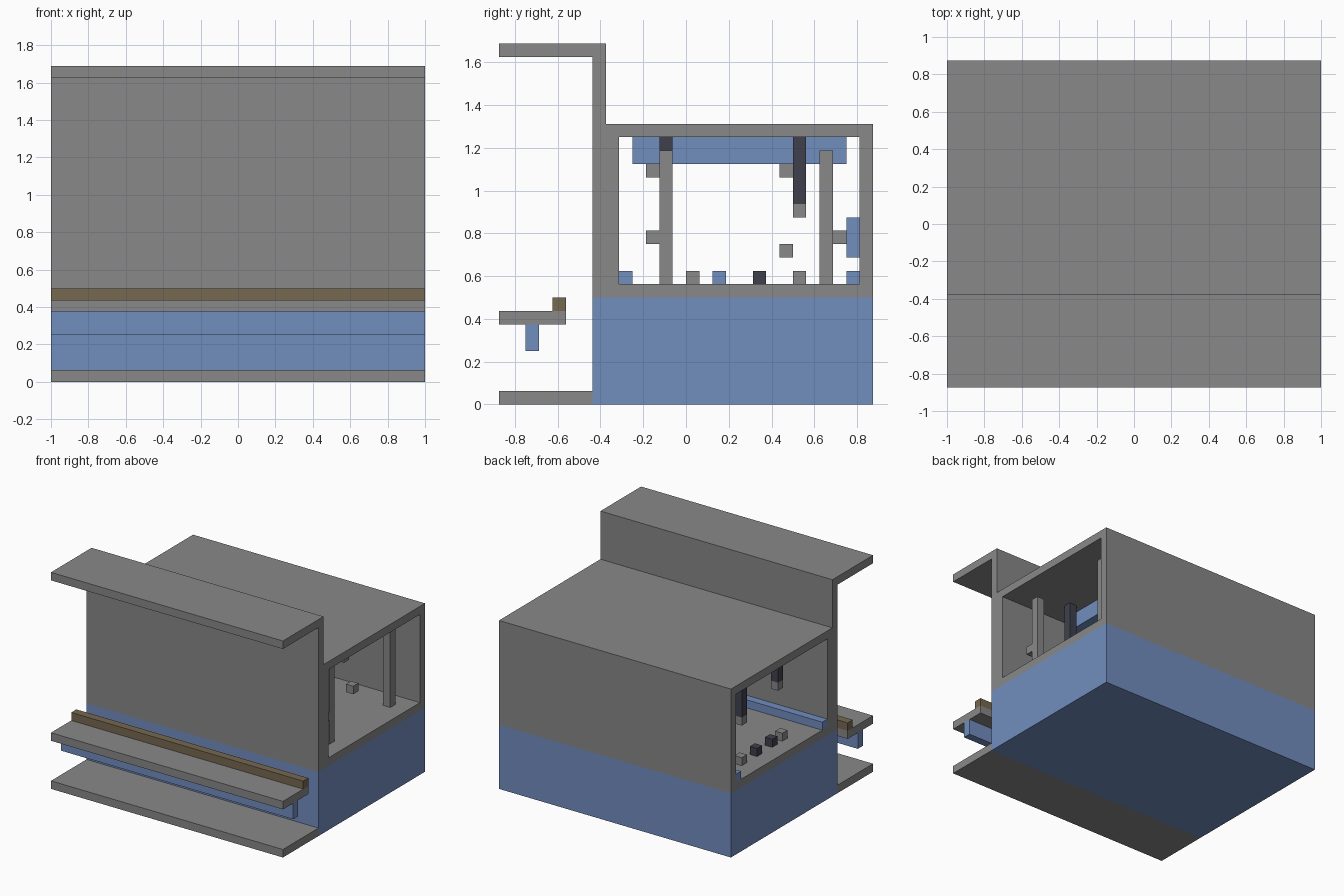
import bpy
import bmesh
from mathutils import Matrix, Vector

cube = bpy.data.objects.get("Cube")
if cube:
    bpy.data.objects.remove(cube, do_unlink=True)

U = 1 / 16          # the whole model sits on a grid of sixteenths
FULL = (-16, 16)    # full width in x


def material(name, r, g, b):
    mat = bpy.data.materials.new(name)
    mat.use_nodes = True
    mat.diffuse_color = (r, g, b, 1)
    bsdf = next(n for n in mat.node_tree.nodes if n.type == 'BSDF_PRINCIPLED')
    bsdf.inputs["Base Color"].default_value = (r, g, b, 1)
    return mat


gray = material("gray", .246, .246, .246)
blue = material("blue", .165, .266, .515)
brown = material("brown", .181, .138, .08)
dark = material("dark_slate", .051, .051, .074)


def box(name, mat, x, y, z):
    """Block between grid limits on each axis."""
    lo, hi = (Vector(p) * U for p in zip(x, y, z))
    bm = bmesh.new()
    bmesh.ops.create_cube(bm, size=1, matrix=Matrix.Translation((lo + hi) / 2)
                          @ Matrix.Diagonal((*(hi - lo), 1)))
    mesh = bpy.data.meshes.new(name)
    bm.to_mesh(mesh)
    bm.free()
    mesh.materials.append(mat)
    obj = bpy.data.objects.new(name, mesh)
    bpy.context.collection.objects.link(obj)
    return obj


def small(name, mat, x, y, z, height=1):
    """One-unit-wide block from its lower corner."""
    return box(name, mat, (x, x + 1), (y, y + 1), (z, z + height))


# Base, room shell and canopy
box("base", blue, FULL, (-7, 14), (0, 8))
box("floor", gray, FULL, (-7, 14), (8, 9))
box("front_wall", gray, FULL, (-7, -6), (9, 26))
box("inner_front_wall", gray, FULL, (-6, -5), (9, 20))
box("back_wall", gray, FULL, (13, 14), (9, 20))
box("roof", gray, FULL, (-6, 14), (20, 21))
box("canopy", gray, FULL, (-14, -6), (26, 27))

# Front step and counter
box("front_step", gray, FULL, (-14, -7), (0, 1))
box("counter", gray, FULL, (-14, -9), (6, 7))
box("counter_beam", blue, FULL, (-12, -11), (4, 6))
box("counter_rail", brown, FULL, (-10, -9), (7, 8))

# Blue fittings inside
box("ceiling_unit", blue, (-10, 7), (-4, 12), (18, 20))
box("front_skirting", blue, (-16, 7), (-5, -4), (9, 10))
box("back_skirting", blue, (-16, 4), (12, 13), (9, 10))
box("floor_strip", blue, (-4, 4), (2, 3), (9, 10))
box("wall_panel", blue, (-2, 1), (12, 13), (11, 14))
small("panel_knob", gray, -1, 11, 12)

# Posts
for name, y in (("front_post", -2), ("back_post", 10)):
    small(name, gray, 13, y, 9, 10)
small("post_knob", gray, 13, -3, 12)

# Hanging rods with pale tips
for x, y in ((8, -2), (8, 8), (-12, -2), (-14, 8)):
    small("hanging_rod", dark, x, y, 15, 5)
    small("rod_tip", gray, x, y, 14)

# Small blocks under the ceiling and on the floor
for y in (-3, 7):
    small("ceiling_block", gray, -1, y, 17)
small("loose_block", gray, 10, 7, 11)
for y, mat in ((0, gray), (2, dark), (5, dark), (8, gray)):
    small("floor_block", mat, -14, y, 9)
